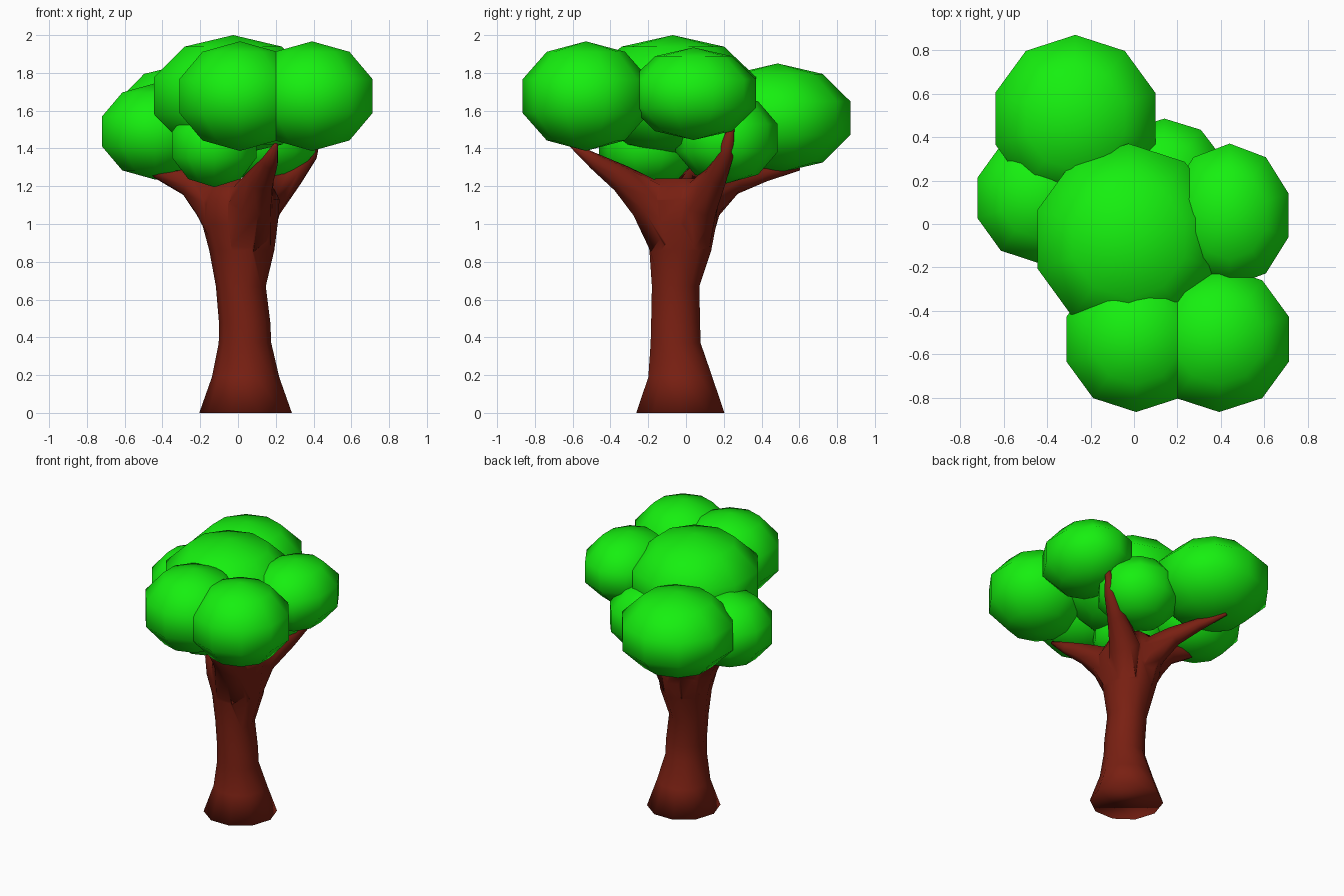
import bpy, bmesh, math
from mathutils import Vector, Matrix

if "Cube" in bpy.data.objects:
    bpy.data.objects.remove(bpy.data.objects["Cube"])


def material(name, rgb):
    m = bpy.data.materials.new(name)
    m.diffuse_color = (*rgb, 1)
    m.use_nodes = True
    m.node_tree.nodes["Principled BSDF"].inputs["Base Color"].default_value = m.diffuse_color
    return m


bark = material("bark", (0.19, 0.014, 0.006))
leaf = material("leaf", (0.008, 0.87, 0.005))


def finish(bm, name, mat):
    bmesh.ops.recalc_face_normals(bm, faces=bm.faces)
    for f in bm.faces:
        f.smooth = True
    me = bpy.data.meshes.new(name)
    bm.to_mesh(me)
    bm.free()
    me.materials.append(mat)
    ob = bpy.data.objects.new(name, me)
    bpy.context.collection.objects.link(ob)
    return ob


def loft(name, path, sides=10, level=False):
    """Tapered tube through (x, y, z, radius) stations; level keeps rings horizontal."""
    bm = bmesh.new()
    pts = [Vector(p[:3]) for p in path]
    rings = []
    for i, p in enumerate(path):
        t = pts[min(i + 1, len(pts) - 1)] - pts[max(i - 1, 0)]
        up = Vector((0, 0, 1))
        q = up.rotation_difference(up if level else t.normalized())
        ring = []
        for k in range(sides):
            a = math.tau * (k + 0.5) / sides
            ring.append(bm.verts.new(pts[i] + q @ Vector((math.sin(a), math.cos(a), 0)) * p[3]))
        rings.append(ring)
    for r0, r1 in zip(rings, rings[1:]):
        for k in range(sides):
            n = (k + 1) % sides
            bm.faces.new((r0[k], r0[n], r1[n], r1[k]))
    bm.faces.new(rings[0])
    bm.faces.new(rings[-1])
    return finish(bm, name, bark)


# Trunk with flared foot and crotch
trunk = loft("trunk", [
    (.04, -.03, 0, .245), (.04, -.03, .19, .178), (.037, -.055, .37, .139),
    (.035, -.055, .48, .136), (.015, -.055, .67, .132), (.02, -.03, .86, .172),
    (.01, -.03, 1.0, .2), (.01, -.03, 1.13, .21), (.01, -.02, 1.24, .15)], level=True)

# Four tapering branches, fused into the trunk
branches = [
    [(0, -.03, .95, .16), (-.14, 0, 1.13, .12), (-.26, .03, 1.22, .075),
     (-.42, .06, 1.28, .045), (-.53, .08, 1.325, .012)],
    [(.03, -.07, .95, .16), (.07, -.2, 1.13, .12), (.12, -.34, 1.24, .075),
     (.17, -.48, 1.33, .045), (.2, -.61, 1.42, .012)],
    [(.05, 0, .95, .15), (.14, .07, 1.12, .11), (.29, .16, 1.26, .065),
     (.38, .21, 1.37, .045), (.43, .24, 1.52, .018)],
    [(0, 0, .95, .16), (-.05, .1, 1.12, .11), (-.14, .25, 1.22, .065),
     (-.22, .42, 1.265, .04), (-.3, .6, 1.295, .012)],
]
bpy.context.view_layer.objects.active = trunk
for path in branches:
    b = loft("branch", path, 8)
    mod = trunk.modifiers.new("fuse", 'BOOLEAN')
    mod.operation = 'UNION'
    mod.solver = 'EXACT'
    mod.object = b
    bpy.ops.object.modifier_apply(modifier=mod.name)
    bpy.data.objects.remove(b)

# Foliage clumps: centre, then half-sizes measured at the widest ring and the poles
clumps = [
    ("crown_top", (-.025, -.07, 1.68), (.44, .44, .32)),
    ("crown_back", (-.27, .485, 1.56), (.387, .385, .29)),
    ("crown_right", (.44, .04, 1.69), (.284, .33, .245)),
    ("crown_front", (.01, -.53, 1.677), (.337, .335, .29)),
    ("crown_front_right", (.392, -.53, 1.677), (.337, .335, .29)),
    ("crown_left", (-.438, .12, 1.49), (.297, .3, .255)),
    ("crown_low_front", (-.125, -.2, 1.42), (.235, .26, .225)),
    ("crown_low_back", (.14, .215, 1.455), (.285, .27, .24)),
]
rim = math.cos(math.radians(18))
for name, c, s in clumps:
    bm = bmesh.new()
    bmesh.ops.create_uvsphere(
        bm, u_segments=10, v_segments=5, radius=1,
        matrix=Matrix.Translation(c) @ Matrix.Diagonal((s[0] / rim, s[1] / rim, s[2], 1)))
    finish(bm, name, leaf)
